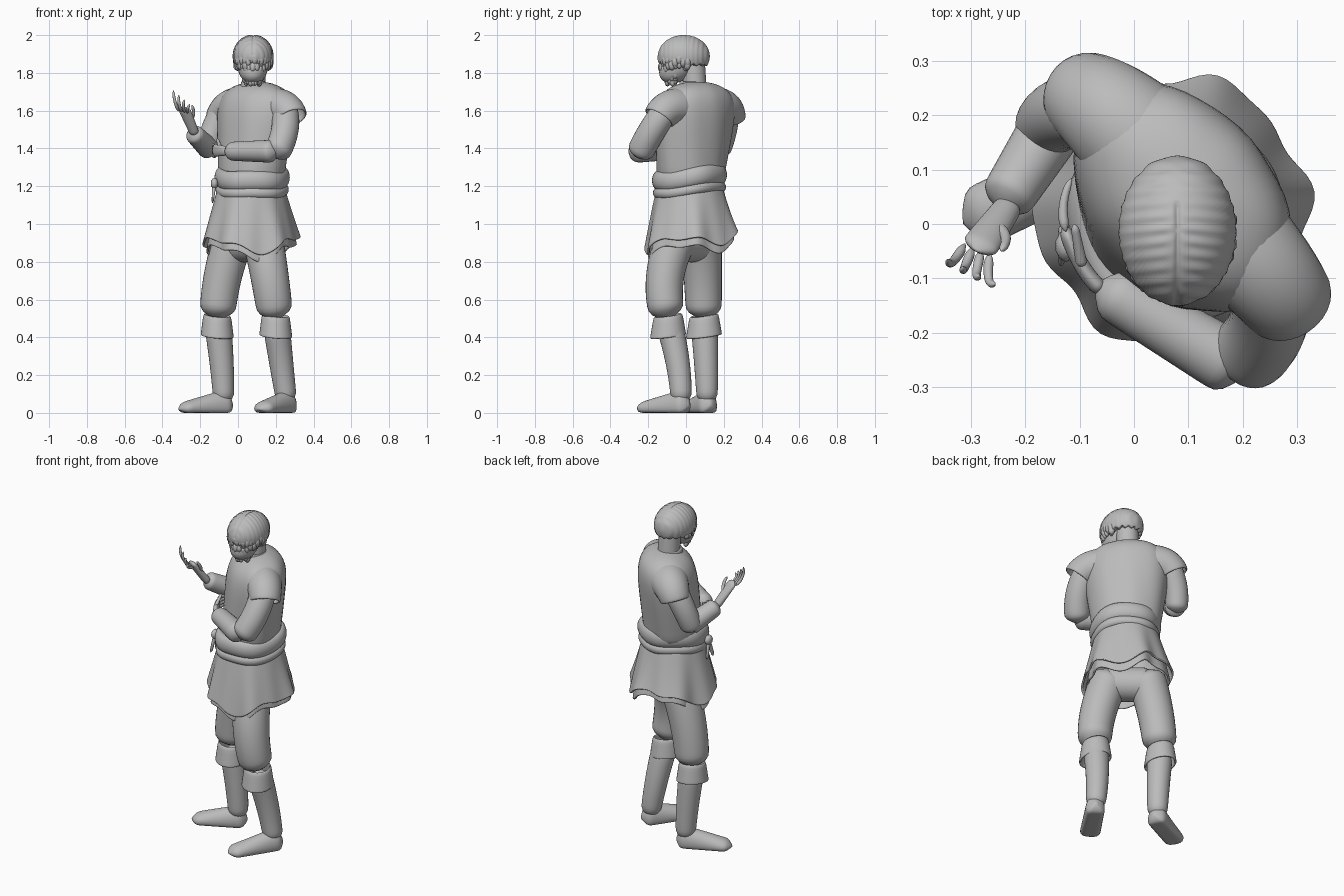
import bpy, bmesh, math, random
from mathutils import Vector, Matrix

random.seed(4)
cube = bpy.data.objects.get("Cube")
if cube:
    bpy.data.objects.remove(cube, do_unlink=True)

tone = 0.5
grey = bpy.data.materials.new("plain_grey")
grey.use_nodes = True
grey.diffuse_color = (tone, tone, tone, 1)
grey.node_tree.nodes["Principled BSDF"].inputs["Base Color"].default_value = (tone, tone, tone, 1)


def finish(name, bm, levels=2, thick=0):
    """Turn a bmesh into a smooth grey object."""
    bmesh.ops.recalc_face_normals(bm, faces=bm.faces)
    for face in bm.faces:
        face.smooth = True
    mesh = bpy.data.meshes.new(name)
    bm.to_mesh(mesh)
    bm.free()
    mesh.materials.append(grey)
    part = bpy.data.objects.new(name, mesh)
    bpy.context.collection.objects.link(part)
    if thick:
        part.modifiers.new("Thickness", 'SOLIDIFY').thickness = thick
    if levels:
        smooth = part.modifiers.new("Smooth", 'SUBSURF')
        smooth.levels = smooth.render_levels = levels


def skin(name, rings, cap=True, levels=1, thick=0, closed=False):
    """Bridge rings of points into a surface."""
    bm = bmesh.new()
    rows = [[bm.verts.new(point) for point in ring] for ring in rings]
    pairs = list(zip(rows, rows[1:])) + ([(rows[-1], rows[0])] if closed else [])
    for low, high in pairs:
        for i in range(len(low)):
            j = (i + 1) % len(low)
            bm.faces.new((low[i], low[j], high[j], high[i]))
    if cap and not closed:
        bm.faces.new(rows[0])
        bm.faces.new(rows[-1])
    finish(name, bm, levels, thick)


def dome(t, power):
    """Full size at t = 0, closing to a point at t = 1."""
    return max(math.sqrt(max(1 - abs(t) ** power, 0)), .05)


def limb(name, start, end, width, tip, bend=None, flat=(1, 1), ref=None, cap=True,
         floor=False, sides=14, steps=12, thick=0):
    """Sweep a tapering ellipse along a bent path, with rounded ends if capped."""
    start, end = Vector(start), Vector(end)
    bend = Vector(bend) if bend else (start + end) / 2
    if not ref:
        ref = (0, 1, 0) if abs((end - start).normalized().z) > .6 else (0, 0, 1)
    rings = []
    for i in range(steps + 1):
        t = i / steps
        centre = start.lerp(bend, t).lerp(bend.lerp(end, t), t)
        along = (bend - start).lerp(end - bend, t).normalized()
        side = along.cross(Vector(ref)).normalized()
        up = side.cross(along)
        size = (width + (tip - width) * t) * (dome(2 * t - 1, 14) if cap else 1)
        tall = size * (flat[0] + (flat[1] - flat[0]) * t)
        ring = []
        for k in range(sides):
            a = math.tau * k / sides
            point = centre + side * size * math.cos(a) + up * tall * math.sin(a)
            if floor:
                point.z = max(point.z, 0)
            ring.append(point)
        rings.append(ring)
    skin(name, rings, cap=cap, thick=thick)


def loft(name, first, last, width, depth, turn=0, warp=None, sides=24, steps=12, **options):
    """Stack level ellipses whose size follows a rule, denser near the last one."""
    rings = []
    for i in range(steps + 1):
        t = math.sin(math.pi / 2 * i / steps)
        centre = Vector(first).lerp(Vector(last), t)
        ring = []
        for k in range(sides):
            a = math.tau * k / sides
            out = Vector((width(t) * math.cos(a), depth(t) * math.sin(a), 0))
            out.rotate(Matrix.Rotation(turn, 3, 'Z'))
            ring.append(warp(centre, out, t) if warp else centre + out)
        rings.append(ring)
    skin(name, rings, **options)


def blobs(name, items):
    """Join small ellipsoids, each given by centre and size."""
    bm = bmesh.new()
    for centre, size in items:
        place = Matrix.Translation(centre) @ Matrix.Diagonal((*size, 1))
        bmesh.ops.create_icosphere(bm, subdivisions=2, radius=1, matrix=place)
    finish(name, bm, 0)


# Tunic body, turned towards the right
def chest_folds(centre, out, t):
    a = math.atan2(out.y, out.x)
    return centre + out * (1.02 + .02 * math.sin(7 * a + 3 * t))


loft("tunic_body", (.07, .02, 1.2), (.1, .06, 1.755), lambda t: (.18 + .09 * t) * dome(t, 8),
     lambda t: (.16 + .01 * t) * dome(t, 9), turn=math.radians(-49), warp=chest_folds)
loft("collar", (.085, .04, 1.7), (.083, .035, 1.755), lambda t: .08 - .014 * t,
     lambda t: .08 - .01 * t, steps=3, cap=False, thick=.012)


# Skirt in two layers with wavy hems
def skirt_folds(drop):
    def warp(centre, out, t):
        a = math.atan2(out.y, out.x)
        point = centre + out * (1 + t * (.05 * math.sin(6 * a + 1) + .03 * math.sin(11 * a)))
        wave = .03 * math.sin(3 * a + 2.6) + .018 * math.sin(6 * a)
        point.z += t * t * (wave - drop + .12 * out.y)
        return point
    return warp


for layer, drop, flare in (("outer", 0, .08), ("inner", .04, .06)):
    spread = lambda t: .17 + flare * t
    loft(f"skirt_{layer}", (.07, .02, 1.22), (.07, .025, .91), spread, spread, sides=48,
         steps=8, warp=skirt_folds(drop), cap=False, thick=.012)


# Sash rolls around the waist, higher at the back
def sash(name, height, radius, thick, tall):
    rings = []
    for k in range(32):
        a = math.tau * k / 32
        ring = []
        for j in range(10):
            b = math.tau * j / 10
            reach = radius + thick * math.cos(b) + .004 * math.sin(5 * a)
            lift = tall * math.sin(b) + .02 * math.sin(a) + .005 * math.sin(3 * a)
            ring.append((.075 + reach * math.cos(a), .015 + reach * math.sin(a), height + lift))
        rings.append(ring)
    skin(name, rings, closed=True)


sash("sash", 1.245, .167, .035, .055)
sash("sash_lower_roll", 1.18, .17, .026, .03)
knot = (-.125, -.04, 1.215)
blobs("sash_knot", [(knot, (.02, .03, .03))])
for i, y in enumerate((-.07, -.01)):
    limb(f"sash_tail_{i}", knot, (-.135, y, 1.11), .012, .014, flat=(1, .4), ref=(1, 0, 0), sides=8)

# Trousers, rolled cuffs and boots: hip, thigh bend, cuff, shin bend, ankle, toe
legs = {
    "right": ((0, .08, .98), (-.1, .09, .74), (-.11, .095, .49), (-.08, .11, .25),
              (-.075, .112, .04), (-.315, 0, .02)),
    "left": ((.12, -.02, .98), (.17, -.16, .74), (.2, -.095, .49), (.23, -.025, .25),
             (.26, -.025, .04), (.11, -.255, .02)),
}


def cuff_tilt(centre, out, t):
    return centre + out + Vector((0, 0, .12 * out.y - .08 * out.x))


for side, (hip, thigh, cuff, shin, ankle, toe) in legs.items():
    limb(side + "_trouser_leg", hip, cuff, .112, .096, bend=thigh, sides=16)
    limb(side + "_boot_shaft", cuff, ankle, .075, .056, bend=shin)
    top, rim = Vector(cuff), Vector(cuff)
    top.z += .03
    rim.z -= .085
    loft(side + "_trouser_cuff", top, rim, lambda t: .075 + .015 * t, lambda t: .078 + .02 * t,
         sides=16, steps=4, warp=cuff_tilt, cap=False, thick=.012)
    heel = Vector(ankle) + (Vector(ankle) - Vector(toe)) * .2
    limb(side + "_boot_foot", heel, toe, .054, .06, flat=(1.7, .5), ref=(0, 0, 1), floor=True)
limb("trouser_seat", (-.05, .1, .89), (.16, -.08, .9), .1, .1)

# Short over-sleeves flowing out of the shoulders, and bent arms
limb("left_over_sleeve", (.13, .03, 1.6), (.285, -.145, 1.56), .115, .088, bend=(.25, -.09, 1.65),
     ref=(0, 0, 1), cap=False, thick=.012)
limb("right_over_sleeve", (.06, .1, 1.6), (-.095, .235, 1.55), .125, .085, bend=(-.05, .22, 1.65),
     ref=(0, 0, 1), cap=False, thick=.012)
limb("left_upper_arm", (.24, -.09, 1.62), (.19, -.255, 1.35), .075, .075, bend=(.28, -.19, 1.5),
     ref=(1, 0, 0))
limb("right_upper_arm", (-.06, .21, 1.62), (-.165, .165, 1.36), .074, .062, bend=(-.15, .22, 1.5),
     ref=(1, 0, 0))
limb("left_forearm", (.21, -.275, 1.385), (-.07, -.11, 1.385), .064, .05)
limb("right_forearm", (-.14, .195, 1.385), (-.245, .03, 1.49), .062, .05)


def fingers(name, bases, tips, curl):
    """Four fingers spread evenly between two base and two tip positions."""
    for i in range(4):
        base = Vector(bases[0]).lerp(Vector(bases[1]), i / 3)
        tip = Vector(tips[0]).lerp(Vector(tips[1]), i / 3)
        limb(f"{name}_{i}", base, tip, .011, .007, bend=(base + tip) / 2 + Vector(curl),
             ref=(.4, .1, .2), sides=8, steps=8)


# Raised right hand with curled fingers
limb("right_hand", (-.225, .04, 1.47), (-.29, -.05, 1.62), .026, .036, flat=(.9, .4),
     ref=(.3, .8, .6))
fingers("right_finger", [(-.31, -.035, 1.595), (-.265, -.05, 1.59)],
        [(-.342, -.065, 1.71), (-.255, -.11, 1.635)], (-.015, -.04, -.01))
limb("right_thumb", (-.26, 0, 1.54), (-.245, -.05, 1.63), .013, .008, bend=(-.22, -.02, 1.58),
     sides=8)

# Left hand resting by the right elbow
limb("left_hand", (-.055, -.125, 1.385), (-.13, 0, 1.39), .016, .014, bend=(-.1, -.09, 1.39),
     flat=(1.5, 2.6))
fingers("left_finger", [(-.125, -.015, 1.42), (-.125, -.015, 1.363)],
        [(-.115, .085, 1.41), (-.115, .085, 1.355)], (-.02, 0, 0))
limb("left_thumb", (-.095, -.08, 1.41), (-.11, 0, 1.45), .012, .008, sides=8)

# Neck, face and ears
limb("neck", (.085, .05, 1.68), (.08, .035, 1.9), .064, .064)
loft("face", (.08, -.015, 1.91), (.078, -.075, 1.745), lambda t: .085 * dome(t, 4),
     lambda t: .1 * dome(t, 4), sides=16)
limb("nose", (.078, -.115, 1.87), (.077, -.13, 1.812), .009, .014, bend=(.077, -.15, 1.83), sides=8)
blobs("eyes", [((.078 + s * .03, -.112, 1.855), (.013, .01, .008)) for s in (-1, 1)])
blobs("ears", [((.08 + s * .082, 0, 1.835), (.01, .018, .026)) for s in (-1, 1)])


# Locks of beard along the jaw and of fringe around the brow
def locks(name, rows, count, arc, centre, reach, step, size):
    items = []
    for row in range(rows):
        for k in range(count):
            a = math.pi * (1.5 + arc * (k / (count - 1) - .5))
            s = size * random.uniform(.8, 1.2)
            grow = 1 + row * step
            spot = Vector((reach[0] * grow * math.cos(a), reach[1] * grow * math.sin(a),
                           row * .022 + random.uniform(-.008, .008)))
            items.append((Vector(centre) + spot, (s, s, s * 1.6)))
    blobs(name, items)


locks("beard", 4, 11, 1, (.079, -.058, 1.757), (.036, .042), .26, .014)
locks("fringe", 2, 20, 1.1, (.08, -.012, 1.845), (.088, .115), .04, .017)

# Cap of hair with a centre parting and combed ridges
bm = bmesh.new()
bmesh.ops.create_uvsphere(bm, u_segments=96, v_segments=64, radius=1)
for v in bm.verts:
    x, y, z = v.co
    wave = 1 + .012 * math.sin(36 * y + 3 * abs(x)) * min(1, abs(x) * 4)
    if z > 0 and y < .35:
        wave -= .045 * math.exp(-(x / .05) ** 2)
    edge = -.4 + .05 * math.sin(18 * math.atan2(y, x)) + (.16 if y < -.55 else 0)
    v.co = (.08 + .108 * x * wave, -.012 + .138 * y * wave, 1.888 + .113 * max(z, edge) * wave)
finish("hair", bm, 0)
